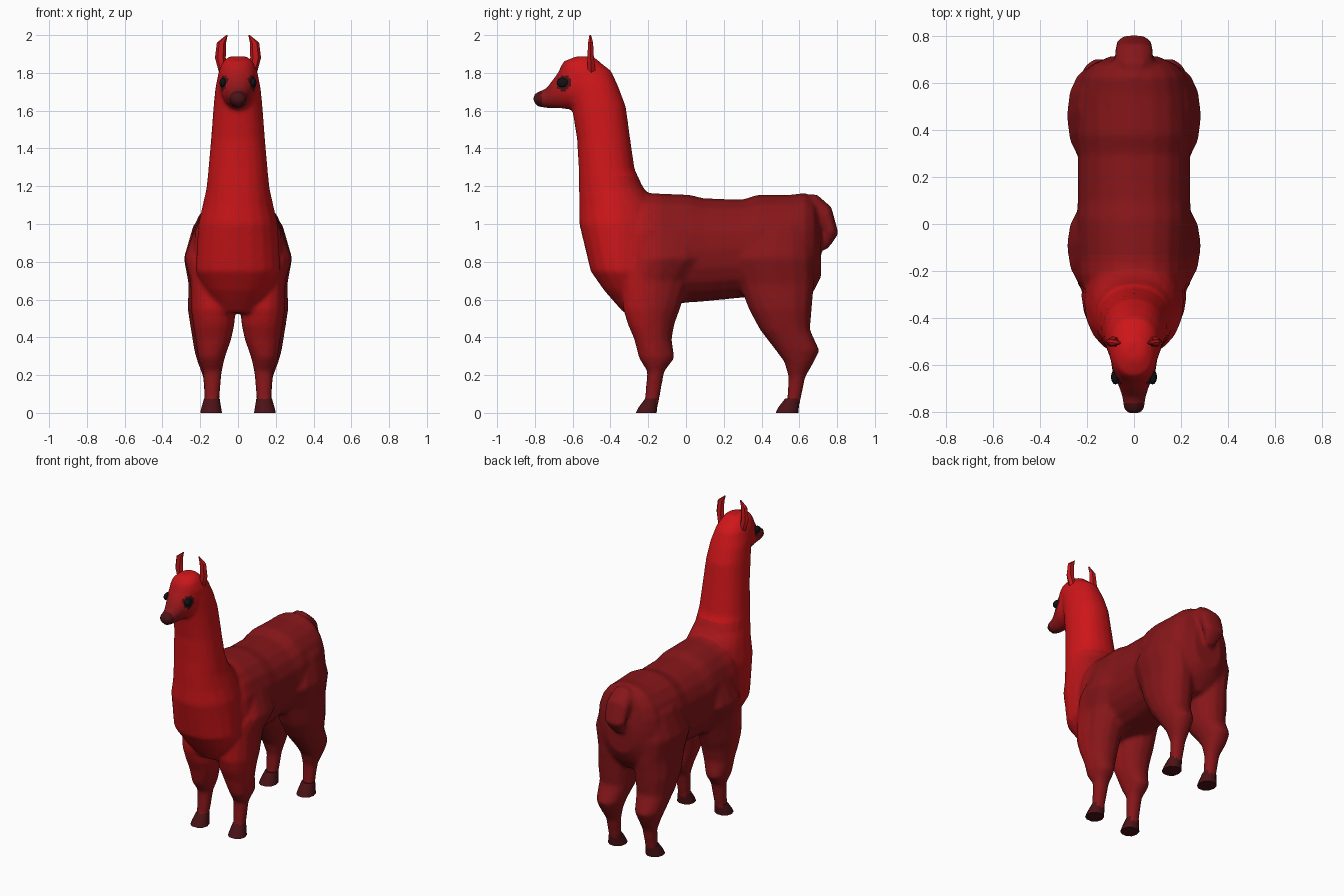
import bpy, bmesh, math
from mathutils import Vector

if "Cube" in bpy.data.objects:
    bpy.data.objects.remove(bpy.data.objects["Cube"])


def material(name, rgb):
    m = bpy.data.materials.new(name)
    m.diffuse_color = (*rgb, 1)
    m.use_nodes = True
    m.node_tree.nodes["Principled BSDF"].inputs["Base Color"].default_value = m.diffuse_color
    return m


def loft(name, sections, sides=16, power=2.2, mat=None):
    """Skin rings; each section is (y0, z0, y1, z1, x centre, x half width)."""
    bm = bmesh.new()
    rings = []
    for y0, z0, y1, z1, xc, w in sections:
        ring = []
        for i in range(sides):
            a = 2 * math.pi * i / sides
            c, s = math.cos(a), math.sin(a)
            u = math.copysign(abs(c) ** (2 / power), c)
            v = math.copysign(abs(s) ** (2 / power), s)
            t = 0.5 + 0.5 * v
            ring.append(bm.verts.new((xc + w * u, y0 + (y1 - y0) * t, z0 + (z1 - z0) * t)))
        rings.append(ring)
    for r, q in zip(rings, rings[1:]):
        for i in range(sides):
            j = (i + 1) % sides
            bm.faces.new((r[i], r[j], q[j], q[i]))
    bm.faces.new(rings[0])
    bm.faces.new(rings[-1])
    bmesh.ops.recalc_face_normals(bm, faces=bm.faces[:])
    me = bpy.data.meshes.new(name)
    bm.to_mesh(me)
    bm.free()
    ob = bpy.data.objects.new(name, me)
    bpy.context.collection.objects.link(ob)
    if mat:
        me.materials.append(mat)
    return ob


def smooth(ob, angle=50):
    bpy.ops.object.select_all(action='DESELECT')
    ob.select_set(True)
    bpy.context.view_layer.objects.active = ob
    bpy.ops.object.shade_smooth_by_angle(angle=math.radians(angle))


def level(z, y0, y1, x0, x1):      # horizontal section
    return (y0, z, y1, z, (x0 + x1) / 2, (x1 - x0) / 2)


def upright(y, z0, z1, w):         # section across the body
    return (y, z0, y, z1, 0, w)


bright, dim = Vector((0.62, 0.008, 0.010)), Vector((0.24, 0.008, 0.010))
SHADES = 10
wool = [material(f"wool_{i}", bright.lerp(dim, i / (SHADES - 1))) for i in range(SHADES)]
dark = material("dark_skin", (0.07, 0.006, 0.008))
black = material("eye_black", (0.006, 0.006, 0.008))

# Body, rump to shoulders
parts = [loft("torso", [upright(*s) for s in [
    (-.42, .66, 1.06, .17), (-.22, .55, 1.165, .235), (-.10, .57, 1.16, .24),
    (.02, .585, 1.155, .245), (.10, .59, 1.135, .24), (.30, .61, 1.13, .24),
    (.38, .60, 1.155, .25), (.55, .56, 1.155, .245), (.63, .58, 1.165, .225),
    (.68, .65, 1.13, .18), (.715, .72, 1.0, .10)]], 20)]

# Chest, neck and crown
parts.append(loft("neck", [level(z, f, b, -w, w) for z, f, b, w in [
    (.53, -.33, -.2, .09), (.65, -.435, -.1, .18), (.75, -.505, -.1, .225),
    (1.0, -.565, -.1, .21), (1.1, -.565, -.14, .187), (1.19, -.567, -.225, .167),
    (1.29, -.568, -.272, .157), (1.45, -.577, -.295, .143), (1.62, -.605, -.318, .13),
    (1.72, -.625, -.355, .12), (1.81, -.675, -.395, .102), (1.86, -.65, -.46, .08),
    (1.888, -.58, -.49, .045)]], 20))

# Face and muzzle
parts.append(loft("muzzle", [upright(*s) for s in [
    (-.50, 1.63, 1.86, .10), (-.60, 1.608, 1.865, .098), (-.65, 1.61, 1.84, .088),
    (-.69, 1.612, 1.785, .065), (-.74, 1.612, 1.718, .05), (-.785, 1.622, 1.70, .044),
    (-.808, 1.645, 1.685, .03)]], power=2))

# Curled tail
parts.append(loft("tail", [
    (.60, 1.0, .60, 1.15, 0, .07), (.68, 1.0, .69, 1.16, 0, .08),
    (.715, .99, .77, 1.09, 0, .083), (.72, .98, .808, .95, 0, .078),
    (.722, .91, .775, .90, 0, .055), (.72, .865, .745, .865, 0, .03)], 12))

# Front and hind legs, both sides
front = [(1.0, -.2, .06, .06, .22), (.82, -.28, .10, .03, .287), (.70, -.34, .02, .015, .252),
         (.55, -.335, -.03, .012, .25), (.47, -.31, -.06, .018, .238), (.39, -.275, -.075, .035, .225),
         (.29, -.25, -.06, .07, .212), (.22, -.205, -.115, .085, .185), (.08, -.217, -.14, .098, .178),
         (.03, -.235, -.148, .095, .185)]
hind = [(1.0, .35, .64, .05, .235), (.82, .24, .68, .02, .287), (.68, .28, .68, .012, .262),
        (.55, .33, .668, .012, .267), (.44, .39, .658, .03, .25), (.33, .475, .708, .06, .232),
        (.27, .52, .678, .075, .215), (.19, .543, .632, .09, .185), (.07, .535, .607, .098, .178),
        (.03, .51, .598, .095, .185)]
for side in (-1, 1):
    tag = "right" if side > 0 else "left"
    for label, table, y0, y1 in (("front", front, -.268, -.153), ("hind", hind, .472, .597)):
        parts.append(loft(f"{tag}_{label}_leg",
                          [level(z, a, b, side * i, side * o) for z, a, b, i, o in table], 14))
        # Splayed hoof
        hoof = loft(f"{tag}_{label}_hoof", [
            level(0, y0, y1, side * .085, side * .2),
            level(.03, y0 + .015, y1 + .003, side * .09, side * .193),
            level(.075, y0 + .05, y1 + .008, side * .097, side * .18)], 10, 2.2, dark)
        smooth(hoof)

    # Ear
    ear = loft(f"{tag}_ear", [
        level(1.80, -.525, -.475, side * .055, side * .10),
        level(1.88, -.525, -.485, side * .065, side * .122),
        level(1.96, -.52, -.49, side * .063, side * .112),
        level(2.0, -.512, -.502, side * .055, side * .062)], 6, 2, wool[2])
    smooth(ear, 35)

    # Eye
    bpy.ops.mesh.primitive_uv_sphere_add(segments=14, ring_count=8, location=(side * .079, -.652, 1.748))
    eye = bpy.context.object
    eye.name = f"{tag}_eye"
    eye.scale = (.019, .032, .025)
    eye.data.materials.append(black)
    smooth(eye)

# Fuse the woolly parts into one skin
bpy.ops.object.select_all(action='DESELECT')
for p in parts:
    p.select_set(True)
skin = parts[0]
bpy.context.view_layer.objects.active = skin
bpy.ops.object.join()
skin.name = "wool_skin"
rm = skin.modifiers.new("fuse", 'REMESH')
rm.mode = 'VOXEL'
rm.voxel_size = 0.014
sm = skin.modifiers.new("relax", 'SMOOTH')
sm.factor, sm.iterations = 0.5, 4
for m in ("fuse", "relax"):
    bpy.ops.object.modifier_apply(modifier=m)
smooth(skin, 80)

# Tint: bright neck and head fading to a dim body, dark nose and eye rims
skin.data.materials.clear()
for m in wool + [dark]:
    skin.data.materials.append(m)
for f in skin.data.polygons:
    x, y, z = f.center
    t = (y + .42) / .32 if z < 1.25 else 0
    if z < .7:
        t = max(t, (0.7 - z) / .5)
    if y < -.6 and z > 1.5:
        t = (-.6 - y) / .14
    f.material_index = int(max(0, min(.999, t)) * SHADES)
    rim = (Vector((abs(x), y, z)) - Vector((.08, -.65, 1.748))).length < .042
    if rim or (y < -.765 and z > 1.5):
        f.material_index = SHADES
